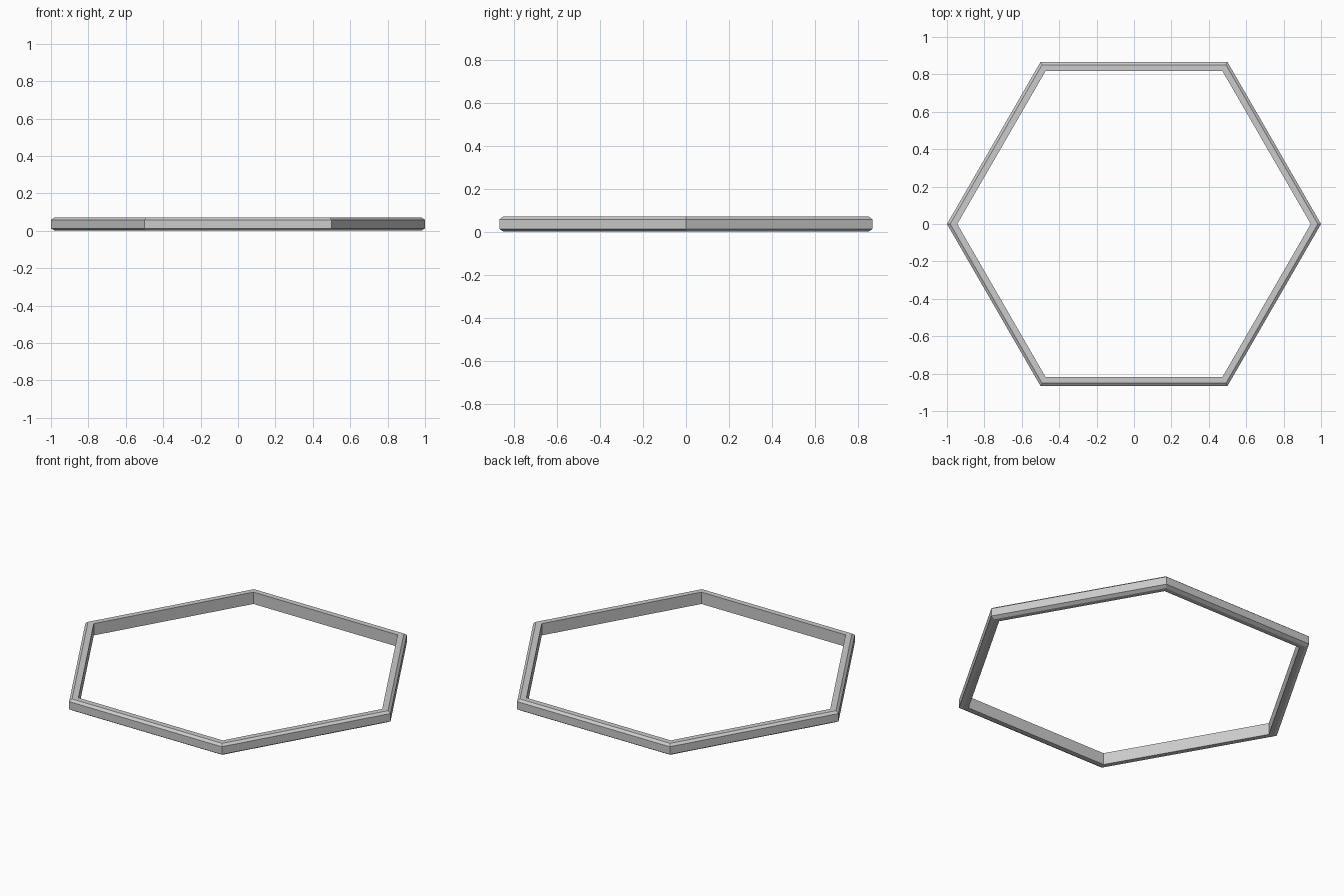
import bpy, bmesh, math

if "Cube" in bpy.data.objects:
    bpy.data.objects.remove(bpy.data.objects["Cube"])

# Cross-section of the ring: (corner radius, height)
profile = [(0.945, 0.0), (0.978, 0.0), (1.0, 0.012),
           (1.0, 0.058), (0.983, 0.07), (0.945, 0.07)]

# Hexagonal frame: the section swept around six corners
bm = bmesh.new()
rings = []
for i in range(6):
    a = math.radians(60 * i)
    rings.append([bm.verts.new((r * math.cos(a), r * math.sin(a), z)) for r, z in profile])
n = len(profile)
for i in range(6):
    p, q = rings[i], rings[(i + 1) % 6]
    for j in range(n):
        k = (j + 1) % n
        bm.faces.new((p[j], q[j], q[k], p[k]))
bmesh.ops.recalc_face_normals(bm, faces=bm.faces)
mesh = bpy.data.meshes.new("hexagon_frame")
bm.to_mesh(mesh)
bm.free()
bpy.context.collection.objects.link(bpy.data.objects.new("hexagon_frame", mesh))
